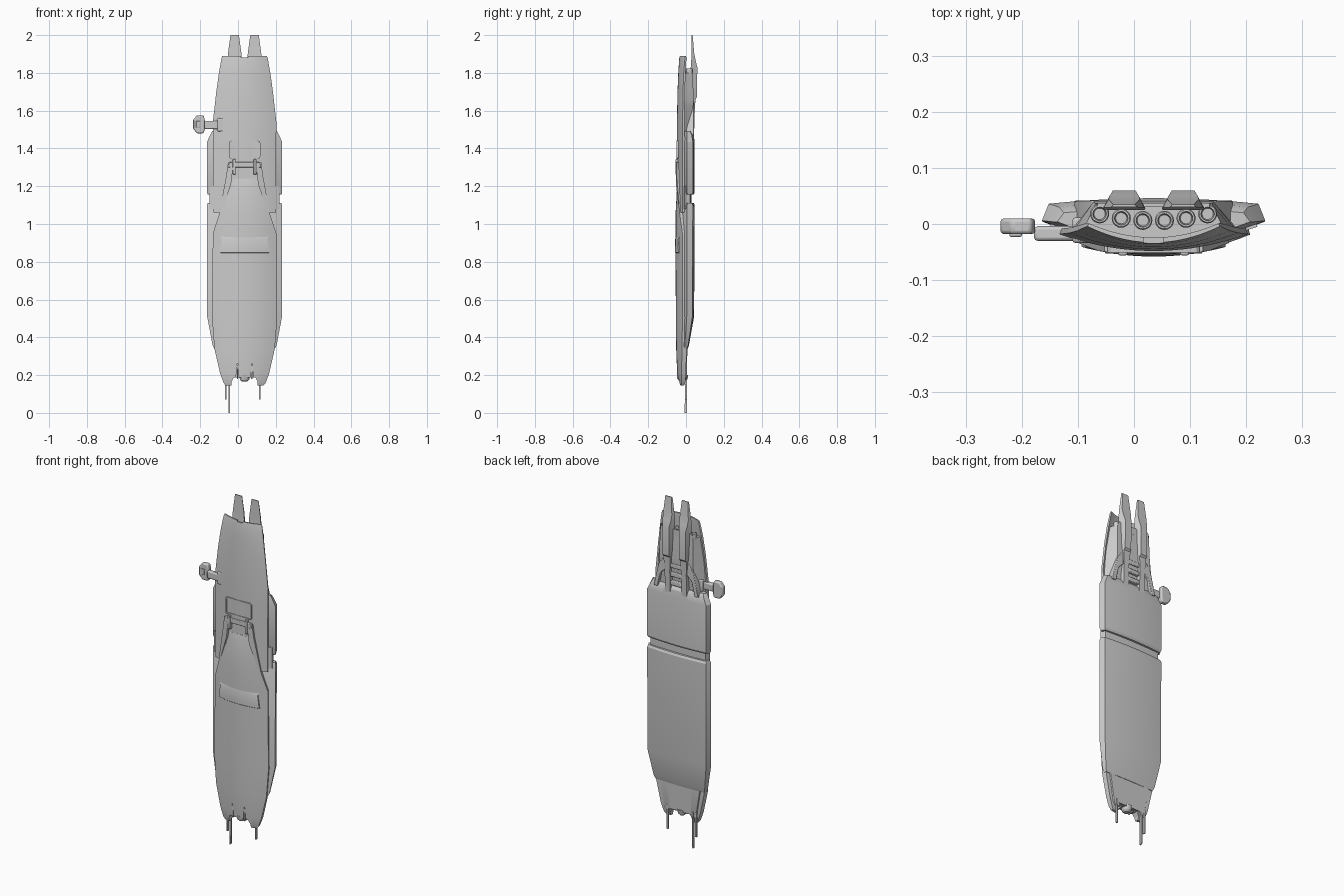
import bpy, bmesh, math
from mathutils import Vector

CX = 0.035  # mirror axis of the hull


def make(name, verts, faces):
    me = bpy.data.meshes.new(name)
    bm = bmesh.new()
    vs = [bm.verts.new(v) for v in verts]
    for f in faces:
        bm.faces.new([vs[i] for i in f])
    bmesh.ops.recalc_face_normals(bm, faces=bm.faces)
    bm.to_mesh(me)
    bm.free()
    ob = bpy.data.objects.new(name, me)
    bpy.context.collection.objects.link(ob)
    return ob


def loft(name, rows, cx=CX, n=20):
    """rows: z, half width, front y centre/edge, back y edge/centre, back inset"""
    verts, faces, m = [], [], 2 * (n + 1)
    for z, w, fc, fe, be, bc, ins in rows:
        ts = [-1 + 2 * i / n for i in range(n + 1)]
        verts += [(cx + t * w, fc + (fe - fc) * t * t, z) for t in ts]
        verts += [(cx + t * (w - ins), bc + (be - bc) * t * t, z) for t in reversed(ts)]
    for r in range(len(rows) - 1):
        a = r * m
        faces += [(a + i, a + (i + 1) % m, a + m + (i + 1) % m, a + m + i) for i in range(m)]
    for a in (0, (len(rows) - 1) * m):
        faces += [(a + i, a + i + 1, a + m - 2 - i, a + m - 1 - i) for i in range(n)]
    return make(name, verts, faces)


def prism(name, pts, y0, y1, bevel=0.0):
    """x-z outline extruded from y0 to y1; y1 may be one value per point"""
    k = len(pts)
    fr = y0 if isinstance(y0, (list, tuple)) else [y0] * k
    verts = [(x, y, z) for (x, z), y in zip(pts, fr)] + [(x, y1, z) for x, z in pts]
    faces = [tuple(range(k)), tuple(range(k, 2 * k))]
    faces += [(i, (i + 1) % k, k + (i + 1) % k, k + i) for i in range(k)]
    ob = make(name, verts, faces)
    if bevel:
        b = ob.modifiers.new("bevel", 'BEVEL')
        b.width, b.segments = bevel, 2
    return ob


def box(name, x0, x1, y0, y1, z0, z1, bevel=0.0):
    return prism(name, [(x0, z0), (x1, z0), (x1, z1), (x0, z1)], y0, y1, bevel)


def cut(target, cutter):
    m = target.modifiers.new("cut", 'BOOLEAN')
    m.operation, m.object, m.solver = 'DIFFERENCE', cutter, 'EXACT'
    bpy.context.view_layer.objects.active = target
    bpy.ops.object.modifier_apply(modifier=m.name)
    bpy.data.objects.remove(cutter)


def lathe(name, prof, x, y, n=20):
    verts = [(x + r * math.cos(2 * math.pi * i / n), y + r * math.sin(2 * math.pi * i / n), z)
             for r, z in prof for i in range(n)]
    faces = [(a * n + i, a * n + (i + 1) % n, (a + 1) * n + (i + 1) % n, (a + 1) * n + i)
             for a in range(len(prof) - 1) for i in range(n)]
    faces += [tuple(range(n)), tuple(range((len(prof) - 1) * n, len(prof) * n))]
    return make(name, verts, faces)


# Rear armour plates, with the slim spine bridging the gap
loft("rear_plate_lower", [
    (0.34, .160, -.035, -.008, .006, .010, .006), (0.36, .170, -.035, -.006, .012, .016, .008),
    (0.51, .198, -.035, .004, .034, .043, .012), (1.10, .199, -.035, .006, .036, .046, .012),
    (1.112, .195, -.030, .010, .030, .040, .012)])
loft("rear_plate_upper", [
    (1.155, .195, -.030, .010, .030, .040, .012), (1.167, .199, -.035, .006, .036, .046, .012),
    (1.435, .199, -.035, .006, .036, .046, .012), (1.475, .180, -.033, .004, .030, .040, .012),
    (1.492, .172, -.030, .004, .020, .028, .012)])
loft("spine", [(1.08, .185, -.035, -.005, .022, .028, .01), (1.2, .185, -.035, -.005, .022, .028, .01)])

# Upper front shell, with the A-shaped recess
shell = loft("upper_shell", [
    (1.06, .166, -.047, -.018, -.006, -.02, .004), (1.43, .167, -.048, -.018, -.006, -.03, .004),
    (1.54, .168, -.048, -.018, -.008, -.034, .004), (1.70, .150, -.045, -.016, -.006, -.032, .004),
    (1.80, .136, -.041, -.012, -.002, -.028, .004), (1.875, .123, -.036, -.006, .002, -.024, .004),
    (1.89, .118, -.033, -.004, .001, -.024, .003)])
cut(shell, prism("cutter", [(CX - .105, 1.04), (CX + .105, 1.04), (CX + .066, 1.3), (CX - .066, 1.3)],
                 -.1, -.037))
cut(shell, box("cutter", CX - .018, CX + .018, -.1, .1, 1.882, 1.91))

# Lower front hull, notched at the tip
hull = loft("lower_hull", [
    (0.145, .100, -.036, -.022, -.010, -.012, .004), (0.16, .112, -.042, -.024, -.004, -.006, .004),
    (0.21, .130, -.047, -.024, .000, .000, .004), (0.34, .160, -.052, -.021, .003, .003, .006),
    (0.50, .172, -.054, -.019, .003, .003, .006), (0.95, .168, -.055, -.019, .0, .0, .006),
    (1.06, .132, -.055, -.034, -.01, -.01, .006), (1.19, .073, -.048, -.042, -.015, -.015, .004),
    (1.24, .062, -.038, -.037, -.02, -.02, .004)])
cut(hull, prism("cutter", [(-.034, .1), (.104, .1), (.104, .165), (.092, .188), (-.022, .188), (-.034, .165)],
                -.2, .2))
for s in (-1, 1):
    x = CX + s * .038
    cut(hull, prism("cutter", [(x - .010, .15), (x + .010, .15), (x + .002, .262), (x - .002, .262)], -.2, -.025))
    # Small blades standing in the slots
    box("tip_blade", x - .003, x + .003, -.047, -.01, .18, .25)
loft("tail_block", [(.165, .095, -.03, -.02, -.004, -.004, .01), (.19, .12, -.03, -.02, .004, .004, .02),
                    (.36, .150, -.03, -.02, .008, .008, .02)])
cut(bpy.data.objects["tail_block"], box("cutter", -.034, .104, -.2, .2, .1, .19))
lathe("tip_nozzle", [(.014, .165), (.024, .175), (.030, .2)], CX, -.018)

# Antenna rods hanging under the tip
for x, z, y in ((-.066, .07, .0), (-.046, .005, .0), (.115, .07, .0)):
    box("antenna_rod", x - .004, x + .004, y - .005, y + .006, z, .21)
    if z < .05:
        box("antenna_tip", x - .003, x + .003, y - .009, y + .004, 0, .05)

# Raised lip across the hull
loft("hull_lip", [
    (.843, .129, -.050, -.030, -.02, -.03, 0), (.85, .128, -.058, -.041, -.02, -.03, 0),
    (.865, .126, -.058, -.041, -.02, -.03, 0), (.920, .119, -.057, -.042, -.02, -.03, 0),
    (.936, .128, -.053, -.033, -.02, -.03, 0)])

# A-frame legs, cross bar, hinge arms and hatch
for s in (-1, 1):
    prism("frame_leg", [(CX + s * a, z) for a, z in
                        ((.058, 1.325), (.088, 1.325), (.098, 1.25), (.134, 1.06), (.124, 1.06), (.072, 1.21))],
          [-.054, -.049, -.048, -.034, -.036, -.053], -.02)
    box("hinge_arm", CX + s * .055 - .008, CX + s * .055 + .008, -.056, -.03, 1.262, 1.343, .003)
prism("cross_bar", [(CX - .088, 1.30), (CX + .088, 1.30), (CX + .08, 1.328), (CX - .08, 1.328)], -.053, -.03, .003)
hatch = [(CX + sx * (.070 + .013 * math.cos(a)), 1.393 + sz * (.035 + .013 * math.sin(a)))
         for sx, sz, rev in ((1, 1, 0), (-1, 1, 1), (-1, -1, 0), (1, -1, 1))
         for a in ([i * math.pi / 6 for i in range(4)][::-1] if rev else [i * math.pi / 6 for i in range(4)])]
h = prism("hatch_rim", hatch, -.0505, -.03)
cut(h, box("cutter", CX - .074, CX + .074, -.1, -.0465, 1.353, 1.433))

# Engine core behind the upper shell
loft("engine_core", [
    (1.42, .150, -.03, -.012, .022, .022, .03), (1.52, .152, -.03, -.012, .024, .024, .04),
    (1.62, .148, -.03, -.012, .038, .038, .04), (1.66, .142, -.03, -.010, .040, .040, .035),
    (1.80, .122, -.028, -.003, .036, .036, .018)])
prism("core_back_wall", [(CX - .103, 1.78), (CX + .103, 1.78), (CX + .100, 1.822), (CX - .100, 1.822)], .030, .037)
for i in range(6):
    u = (i - 2.5) * .0385
    lathe("thruster", [(.017, 1.79), (.017, 1.818), (.015, 1.822), (.012, 1.822), (.010, 1.805)],
          CX + u, .006 + 1.3 * u * u)

# Twin rear fins with pods, stems and flared braces
for s in (-1, 1):
    fx = CX + s * .0525
    loft("rear_fin", [
        (1.65, .024, .025, .025, .040, .040, .004), (1.67, .032, .025, .025, .058, .058, .012),
        (1.83, .036, .025, .025, .060, .060, .016), (1.87, .038, .028, .028, .050, .050, .012),
        (1.90, .036, .029, .029, .044, .044, .008), (2.0, .0225, .030, .030, .035, .035, .003)], fx, 1)
    loft("fin_stem", [(1.45, .022, .01, .01, .042, .042, .005), (1.58, .022, .01, .01, .046, .046, .006),
                      (1.66, .030, .01, .01, .050, .050, .008)], fx, 1)
    prism("side_brace", [(CX + s * a, z) for a, z in
                         ((.07, 1.58), (.07, 1.66), (.112, 1.60), (.142, 1.47), (.118, 1.47), (.10, 1.55))],
          .0, .042, .003)
for z in (1.51, 1.56, 1.61):
    box("core_rib", CX - .035, CX + .035, .01, .043, z - .012, z + .012, .004)

# Side grip: arm, collar and flared knob
box("grip_arm", -.178, -.08, -.030, -.004, 1.503, 1.545, .006)
box("grip_base", -.11, -.07, -.034, .012, 1.49, 1.56, .006)
prism("grip_knob", [(-.238, 1.505), (-.218, 1.48), (-.182, 1.48), (-.176, 1.50), (-.176, 1.55),
                    (-.182, 1.575), (-.218, 1.575), (-.238, 1.55)], -.018, .010, .006)
box("grip_face", -.222, -.2, -.023, .0, 1.51, 1.545, .003)

# Smooth curved faces, keep hard edges
for ob in bpy.context.scene.objects:
    ob.select_set(True)
    bpy.context.view_layer.objects.active = ob
bpy.ops.object.shade_smooth_by_angle(angle=math.radians(25))
